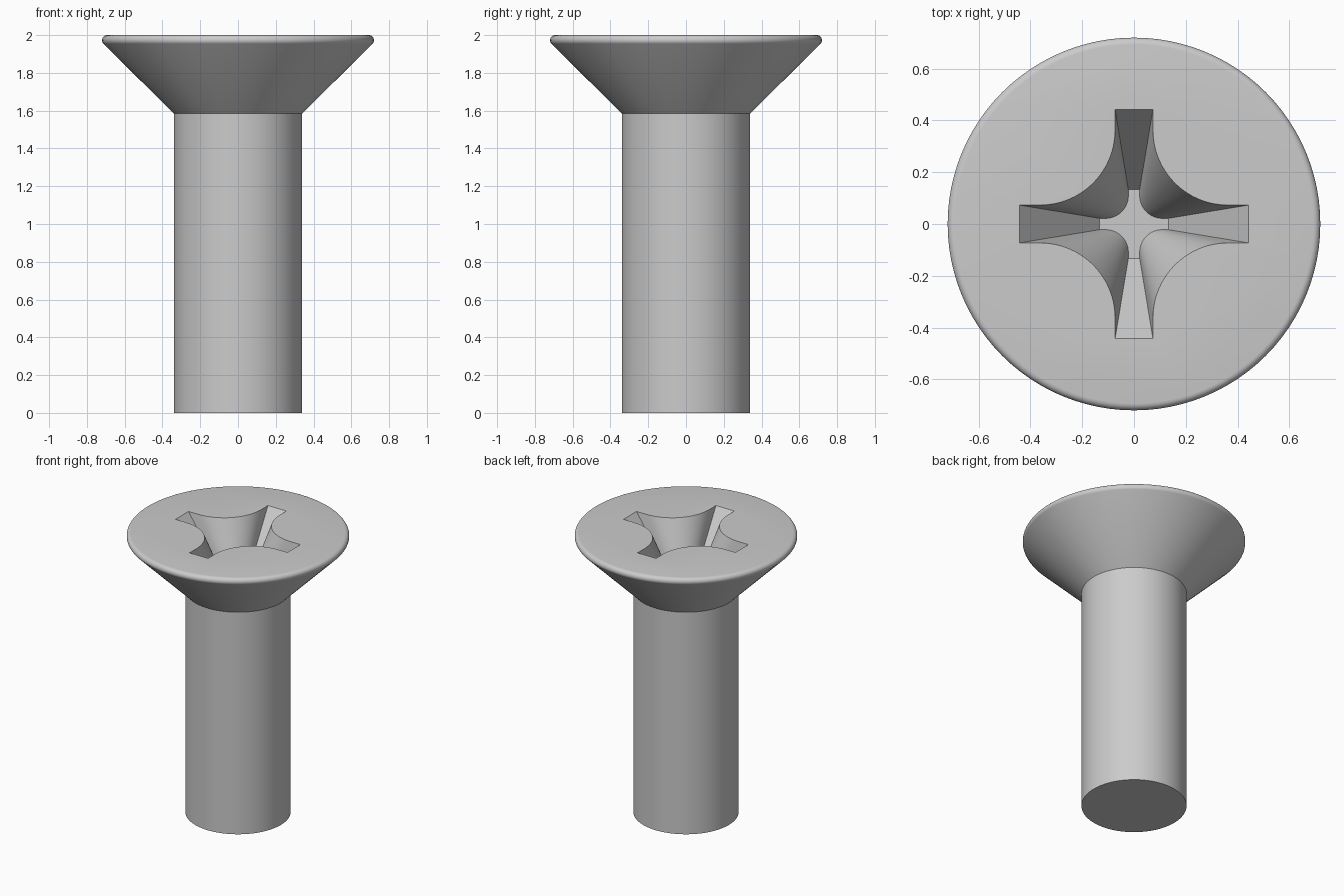
import bpy, bmesh, math

if "Cube" in bpy.data.objects:
    bpy.data.objects.remove(bpy.data.objects["Cube"])

SEG = 96          # sides of the turned body
DEPTH = 0.38      # drive recess depth
TAPER = 0.7       # share of size lost from top to floor


def loft(name, rings):
    """Closed solid skinned through equal-length rings of points, bottom to top."""
    bm = bmesh.new()
    loops = [[bm.verts.new(p) for p in ring] for ring in rings]
    n = len(loops[0])
    for a, b in zip(loops, loops[1:]):
        for i in range(n):
            j = (i + 1) % n
            bm.faces.new((a[i], a[j], b[j], b[i]))
    bm.faces.new(loops[0][::-1])
    bm.faces.new(loops[-1])
    mesh = bpy.data.meshes.new(name)
    bm.to_mesh(mesh)
    bm.free()
    obj = bpy.data.objects.new(name, mesh)
    bpy.context.collection.objects.link(obj)
    return obj


# Screw body: straight shank, 45 degree countersunk head, rounded rim
profile = [(0.34, 0), (0.34, 1.585)]
for k in range(9):
    a = math.radians(-45 + 135 * k / 8)
    profile.append((0.693 + 0.027 * math.cos(a), 1.973 + 0.027 * math.sin(a)))
screw = loft("screw", [
    [(r * math.cos(2 * math.pi * i / SEG), r * math.sin(2 * math.pi * i / SEG), z)
     for i in range(SEG)] for r, z in profile])

# Cross recess outline: four narrow arms joined by large fillets
LENGTH, HALF, FILLET = 0.442, 0.073, 0.29
quarter = [(LENGTH, -HALF), (LENGTH, HALF)]
c = HALF + FILLET
for k in range(17):
    a = math.radians(270 - 90 * k / 16)
    quarter.append((c + FILLET * math.cos(a), c + FILLET * math.sin(a)))
outline = []
for q in range(4):
    cs, sn = round(math.cos(q * math.pi / 2)), round(math.sin(q * math.pi / 2))
    outline += [(x * cs - y * sn, x * sn + y * cs) for x, y in quarter]

# Tapered cutter, extended slightly above the head
rings = []
for z in (2 - DEPTH, 2.04):
    s = 1 + (z - 2) * TAPER / DEPTH
    rings.append([(x * s, y * s, z) for x, y in outline])
cutter = loft("recess_cutter", rings)
cutter.hide_render = True

# Cut the recess and clean up
mod = screw.modifiers.new("recess", 'BOOLEAN')
mod.operation = 'DIFFERENCE'
mod.solver = 'EXACT'
mod.object = cutter
bpy.context.view_layer.objects.active = screw
screw.select_set(True)
bpy.ops.object.modifier_apply(modifier=mod.name)
bpy.data.objects.remove(cutter, do_unlink=True)
bpy.ops.object.shade_smooth_by_angle(angle=math.radians(25))
